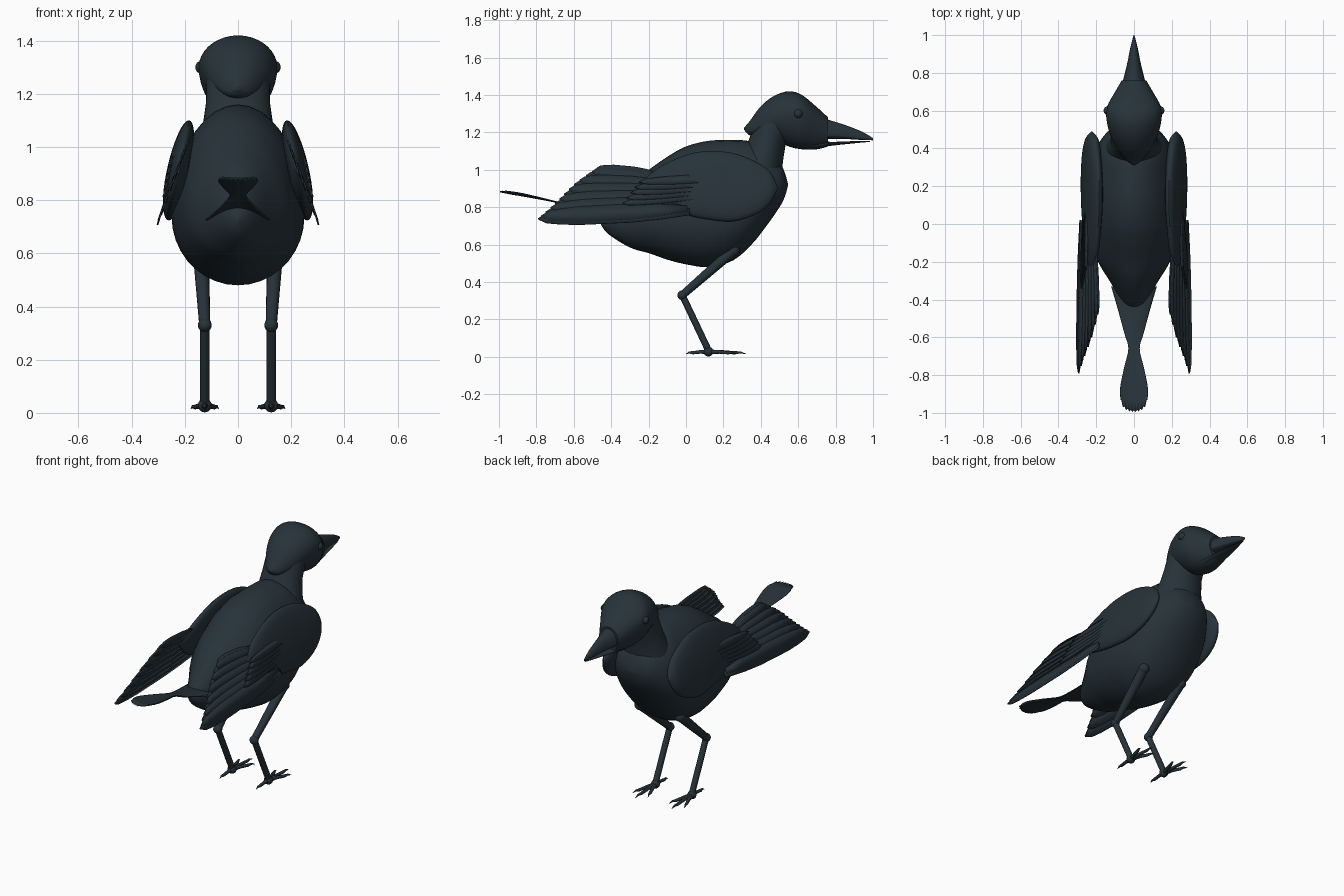
import bpy, bmesh, math
from mathutils import Vector

cube = bpy.data.objects.get("Cube")
if cube:
    bpy.data.objects.remove(cube)

plumage = bpy.data.materials.new("dark_slate")
plumage.use_nodes = True
COLOUR = (0.02, 0.033, 0.042, 1)
plumage.diffuse_color = COLOUR
bsdf = plumage.node_tree.nodes["Principled BSDF"]
bsdf.inputs["Base Color"].default_value = COLOUR
bsdf.inputs["Roughness"].default_value = 0.7


def finish(name, bm, mirror=False, thickness=0):
    if not thickness:
        bmesh.ops.recalc_face_normals(bm, faces=bm.faces)
    mesh = bpy.data.meshes.new(name)
    bm.to_mesh(mesh)
    bm.free()
    mesh.materials.append(plumage)
    obj = bpy.data.objects.new(name, mesh)
    bpy.context.collection.objects.link(obj)
    bpy.ops.object.select_all(action='DESELECT')
    obj.select_set(True)
    bpy.context.view_layer.objects.active = obj
    bpy.ops.object.shade_smooth_by_angle(angle=math.radians(40))
    if thickness:
        solid = obj.modifiers.new("thickness", 'SOLIDIFY')
        solid.thickness = thickness
        solid.offset = 0
    if mirror:
        obj.modifiers.new("mirror", 'MIRROR')
    return obj


def smooth(rows, steps=4):
    """Catmull-Rom interpolation of tuples."""
    out = []
    for i in range(len(rows) - 1):
        a, b = rows[max(i - 1, 0)], rows[i]
        c, d = rows[i + 1], rows[min(i + 2, len(rows) - 1)]
        for k in range(steps):
            t = k / steps
            out.append(tuple(
                q + t / 2 * (r - p + t * (2*p - 5*q + 4*r - s + t * (3*q - p - 3*r + s)))
                for p, q, r, s in zip(a, b, c, d)))
    return out + [rows[-1]]


def skin(bm, rings):
    """Join closed rings of points and cap both ends."""
    loops = [[bm.verts.new(p) for p in ring] for ring in rings]
    n = len(loops[0])
    for a, b in zip(loops, loops[1:]):
        for i in range(n):
            j = (i + 1) % n
            bm.faces.new((a[i], a[j], b[j], b[i]))
    bm.faces.new(loops[0])
    bm.faces.new(loops[-1])


def loft(name, rows, centre=lambda z: 0, mirror=False, n=36):
    """Egg-shaped sections along y: (y, bottom, widest, top, half width)."""
    rings = []
    for y, low, mid, high, half in smooth(rows):
        ring = []
        for i in range(n):
            a = math.tau * i / n
            s = math.sin(a)
            z = mid + s * ((high - mid) if s > 0 else (mid - low))
            ring.append((centre(z) + max(half, .001) * math.cos(a), y, z))
        rings.append(ring)
    bm = bmesh.new()
    skin(bm, rings)
    return finish(name, bm, mirror)


def tube(bm, path, radii, widen=1, n=16):
    pts = [Vector(p) for p in path]
    rings = []
    for i, p in enumerate(pts):
        d = (pts[min(i + 1, len(pts) - 1)] - pts[max(i - 1, 0)]).normalized()
        up = d.cross(Vector((1, 0, 0))).normalized()
        side = up.cross(d)
        rings.append([p + radii[i] * (side * widen * math.cos(math.tau * k / n)
                                      + up * math.sin(math.tau * k / n)) for k in range(n)])
    skin(bm, rings)


def ball(name, centre, radius):
    bm = bmesh.new()
    bmesh.ops.create_uvsphere(bm, u_segments=20, v_segments=12, radius=radius)
    bmesh.ops.translate(bm, verts=bm.verts, vec=centre)
    finish(name, bm, True)


def blade(bm, root, tip, half, lift):
    """One flat feather lying on the sloping plane of the folded wing."""
    r, t = Vector(root), Vector(tip)
    across = Vector((-(t - r).y, (t - r).x)).normalized()
    widths = (.4, .8, 1, 1, 1, .85, .6, .08)
    pairs = []
    for i, w in enumerate(widths):
        p = r.lerp(t, 1 - (1 - i / (len(widths) - 1)) ** 1.5)
        pair = []
        for s in (-1, 1):
            q = p + across * half * w * s
            pair.append(bm.verts.new((.2 + (1.02 - q.y) * .33 + lift, q.x, q.y)))
        pairs.append(pair)
    for a, b in zip(pairs, pairs[1:]):
        bm.faces.new((a[0], a[1], b[1], b[0]))


# Body, neck and head
loft("body", [
    (-.46, .72, .73, .74, .005), (-.42, .66, .73, .80, .055), (-.3, .585, .72, .93, .13),
    (-.2, .555, .74, 1.0, .19), (-.1, .52, .74, 1.07, .22), (0, .495, .74, 1.125, .24),
    (.12, .48, .74, 1.155, .25), (.25, .515, .75, 1.16, .24), (.35, .6, .8, 1.15, .22),
    (.43, .7, .86, 1.1, .185), (.5, .8, .91, 1.04, .13), (.53, .86, .92, .98, .08),
    (.545, .915, .92, .925, .005)])
bm = bmesh.new()
tube(bm, [(0, .39, 1.0), (0, .42, 1.09), (0, .44, 1.16), (0, .48, 1.26)],
     [.125, .105, .097, .095], widen=1.25, n=32)
finish("neck", bm)
loft("head", [
    (.31, 1.215, 1.22, 1.225, .004), (.34, 1.185, 1.21, 1.26, .045),
    (.4, 1.185, 1.24, 1.34, .09), (.47, 1.165, 1.28, 1.395, .125),
    (.55, 1.125, 1.3, 1.42, .145), (.62, 1.11, 1.295, 1.4, .143),
    (.7, 1.11, 1.25, 1.335, .1), (.76, 1.125, 1.21, 1.28, .065)])
ball("eyes", (.137, .6, 1.3), .024)

# Slightly open beak
loft("upper_beak", [
    (.73, 1.165, 1.19, 1.28, .065), (.78, 1.165, 1.185, 1.262, .053),
    (.85, 1.165, 1.18, 1.24, .036), (.94, 1.16, 1.17, 1.205, .018),
    (1, 1.158, 1.163, 1.17, .002)])
loft("lower_beak", [
    (.68, 1.112, 1.13, 1.16, .06), (.77, 1.128, 1.14, 1.15, .045),
    (.88, 1.14, 1.146, 1.153, .025), (.985, 1.15, 1.152, 1.155, .003)])

# Folded wings: shoulder pad, long flight feathers, overlapping coverts
loft("wing_shoulders", [
    (-.25, .9, .91, .92, .004), (-.15, .81, .9, 1.01, .03), (0, .76, .9, 1.08, .04),
    (.12, .735, .9, 1.1, .045), (.25, .725, .9, 1.09, .045), (.37, .76, .9, 1.045, .042),
    (.45, .82, .91, .99, .03), (.49, .9, .905, .91, .003)],
    centre=lambda z: .215 + (.95 - z) * .2, mirror=True)

bm = bmesh.new()
tips = smooth([(-.79, .738), (-.7, .82), (-.6, .92), (-.48, 1.005)])
for i, tip in enumerate(tips):
    f = i / (len(tips) - 1)
    blade(bm, (.02 - .17 * f, .775 + .2 * f), tip, .042 - .012 * f, -.012 * f + .003 * (i % 2))
finish("flight_feathers", bm, True, .006)

bm = bmesh.new()
for i in range(5):
    f = i / 4
    blade(bm, (.33 - .03 * f, .965 - .075 * f), (-.25 - .09 * f, .935 - .115 * f),
          .022, .028 - .004 * i)
finish("covert_feathers", bm, True, .008)

# Tail: narrow waist opening into a toothed fan
bm = bmesh.new()
columns = 16
grid = []
tail_rows = smooth([
    (-.33, .755, .12, -.03), (-.45, .775, .085, -.02), (-.58, .8, .05, -.01),
    (-.66, .82, .03, 0), (-.76, .84, .052, .006), (-.87, .86, .073, .012),
    (-.93, .87, .07, .012)])
for y, z, half, curl in tail_rows:
    grid.append([bm.verts.new((half * u, y, z + curl * u * u))
                 for u in (2 * c / columns - 1 for c in range(columns + 1))])
fan_end = []
for c in range(columns + 1):
    u = 2 * c / columns - 1
    reach = .052 * math.sqrt(1 - u * u) + (.014 if c % 2 else .002)
    fan_end.append(bm.verts.new((.066 * u, -.93 - reach, .87 + .2 * reach + .012 * u * u)))
grid.append(fan_end)
for a, b in zip(grid, grid[1:]):
    for c in range(columns):
        bm.faces.new((a[c], a[c + 1], b[c + 1], b[c]))
finish("tail", bm, thickness=.006)

# Legs
hip, ankle, foot = (.138, .255, .57), (.125, -.02, .33), (.125, .12, .035)
bm = bmesh.new()
tube(bm, [hip, ankle], [.029, .021])
finish("upper_legs", bm, True)
bm = bmesh.new()
tube(bm, [ankle, foot], [.018, .018])
finish("lower_legs", bm, True)
ball("hip_joints", hip, .032)
ball("ankle_joints", ankle, .026)
ball("foot_joints", (.125, .12, .028), .026)

# Three front toes and one back toe, each ending in a thin claw
bm = bmesh.new()
for dx, dy in ((0, .2), (.052, .15), (-.052, .15), (0, -.12)):
    path = [(.125 + dx * t, .12 + dy * t, z)
            for t, z in ((0, .026), (.35, .027), (.7, .022), (.85, .024), (1, .016))]
    tube(bm, path, [.014, .01, .009, .006, .001], n=10)
finish("toes", bm, True)
